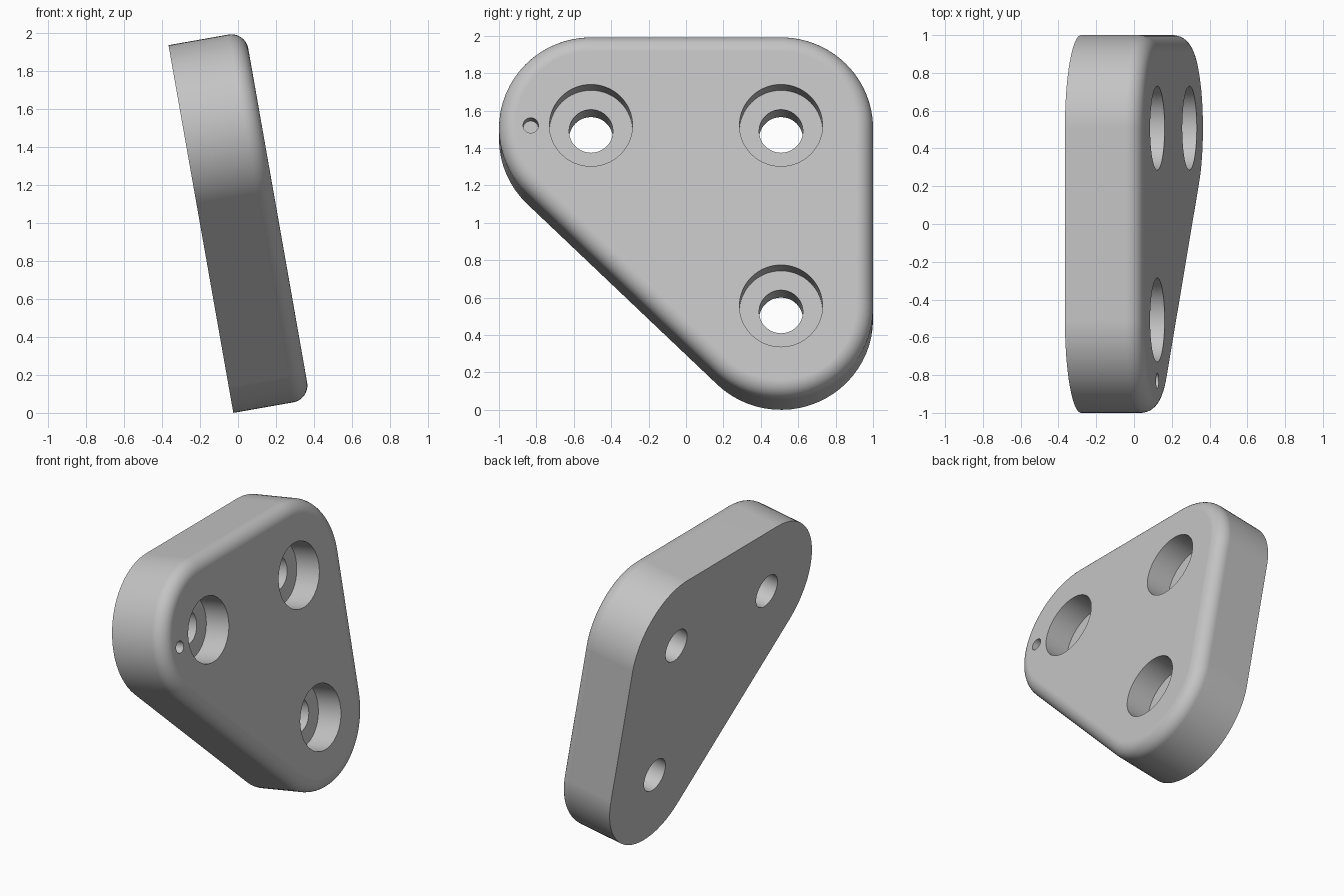
import bpy, bmesh
from math import sin, cos, pi, atan2, radians
from mathutils import Matrix

if "Cube" in bpy.data.objects:
    bpy.data.objects.remove(bpy.data.objects["Cube"])

# Plate frame: X is thickness, Y is width, Z runs up the plate
THICK, FILLET, CORNER = 0.41, 0.09, 0.492
HALF, LOW, HIGH = 0.508, 0.492, 1.472
TILT = Matrix.Translation((-0.0245, 0, 0)) @ Matrix.Rotation(radians(-10), 4, 'Y')

grey = bpy.data.materials.new("light_grey")
grey.use_nodes = True
grey.diffuse_color = (0.55, 0.55, 0.55, 1)
grey.node_tree.nodes["Principled BSDF"].inputs["Base Color"].default_value = grey.diffuse_color


def make_object(name, bm):
    bmesh.ops.recalc_face_normals(bm, faces=bm.faces)
    mesh = bpy.data.meshes.new(name)
    bm.to_mesh(mesh)
    bm.free()
    mesh.materials.append(grey)
    obj = bpy.data.objects.new(name, mesh)
    bpy.context.collection.objects.link(obj)
    obj.matrix_world = TILT
    return obj


def outline(radius, steps=24):
    """Rounded triangle: an arc around each corner centre."""
    slope = pi + atan2(2 * HALF, HIGH - LOW)
    arcs = [(HALF, HIGH, 0, pi / 2), (-HALF, HIGH, pi / 2, slope), (HALF, LOW, slope, 2 * pi)]
    return [(y + radius * cos(a + (b - a) * i / steps), z + radius * sin(a + (b - a) * i / steps))
            for y, z, a, b in arcs for i in range(steps + 1)]


# Plate body: straight wall, then a rounded front edge
profile = [(0, CORNER)]
for i in range(11):
    t = pi / 2 * i / 10
    profile.append((THICK - FILLET + FILLET * sin(t), CORNER - FILLET + FILLET * cos(t)))
bm = bmesh.new()
rings = [[bm.verts.new((x, y, z)) for y, z in outline(r)] for x, r in profile]
for lower, upper in zip(rings, rings[1:]):
    for i in range(len(lower)):
        bm.faces.new((lower[i - 1], lower[i], upper[i], upper[i - 1]))
bm.faces.new(rings[0])
bm.faces.new(rings[-1])
plate = make_object("mounting_plate", bm)


def cut_hole(y, z, radius, start, end, sides=64):
    bm = bmesh.new()
    place = Matrix.Translation(((start + end) / 2, y, z)) @ Matrix.Rotation(pi / 2, 4, 'Y')
    bmesh.ops.create_cone(bm, cap_ends=True, segments=sides, radius1=radius, radius2=radius,
                          depth=end - start, matrix=place)
    cutter = make_object("hole_cutter", bm)
    cutter.hide_render = True
    bpy.context.view_layer.objects.active = plate
    mod = plate.modifiers.new("hole", 'BOOLEAN')
    mod.operation, mod.solver, mod.object = 'DIFFERENCE', 'EXACT', cutter
    bpy.ops.object.modifier_apply(modifier=mod.name)
    bpy.data.objects.remove(cutter)


# Counterbored screw holes
bpy.context.view_layer.update()
for y, z in [(-HALF, HIGH), (HALF, HIGH), (HALF, LOW)]:
    cut_hole(y, z, 0.222, THICK - 0.18, THICK + 0.1)
    cut_hole(y, z, 0.117, -0.1, THICK)

# Small blind locating hole
cut_hole(-0.83, HIGH, 0.041, THICK - 0.1, THICK + 0.1, 32)

# Smooth walls with crisp rims and flat caps
bpy.ops.object.select_all(action='DESELECT')
plate.select_set(True)
bpy.context.view_layer.objects.active = plate
bpy.ops.object.shade_smooth_by_angle(angle=radians(30))
weighted = plate.modifiers.new("flat_caps", 'WEIGHTED_NORMAL')
weighted.keep_sharp = True
